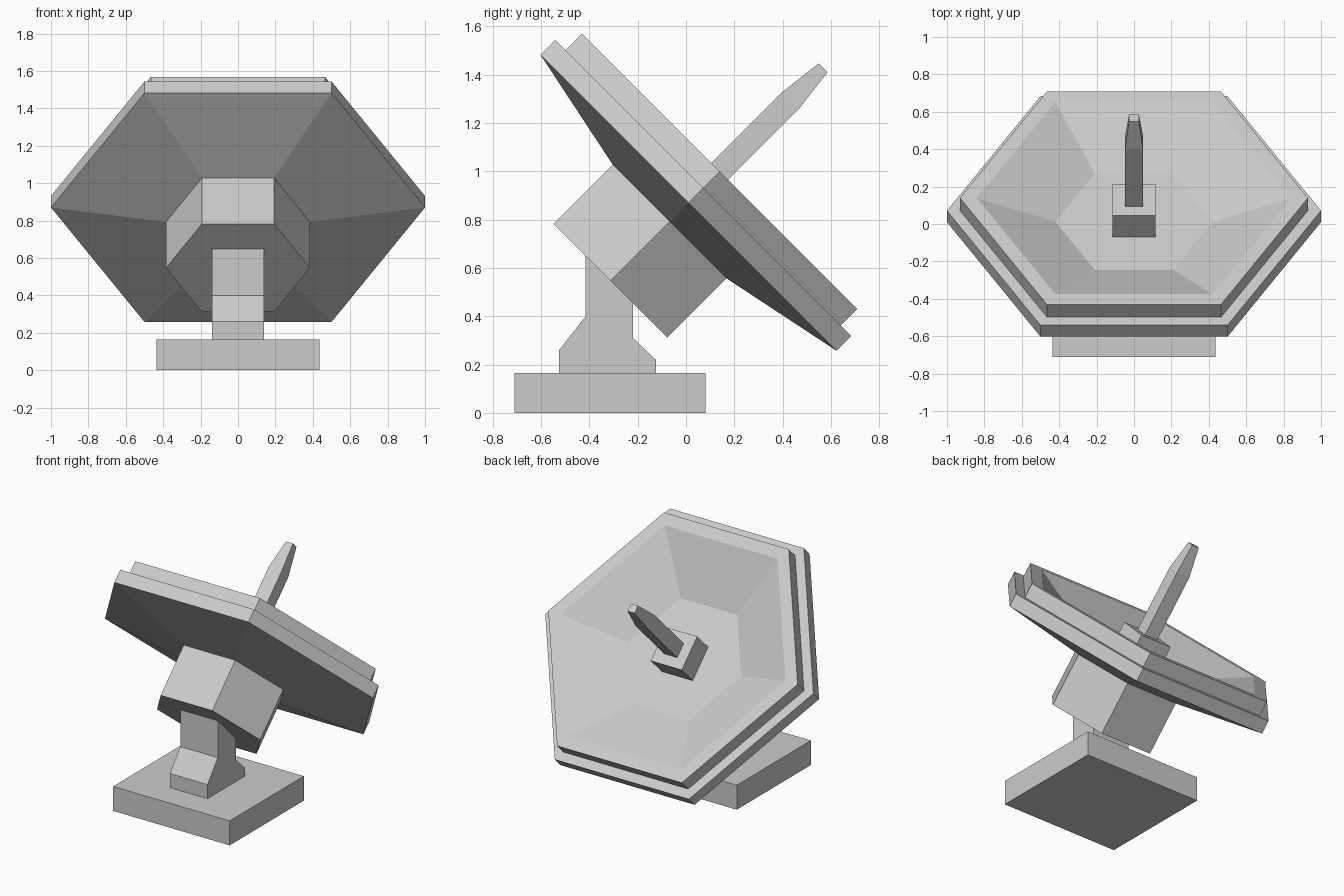
import bpy, bmesh, math
from mathutils import Matrix

if "Cube" in bpy.data.objects:
    bpy.data.objects.remove(bpy.data.objects["Cube"])

# Dish axis: tilted 45 degrees towards +y, starting behind the hub
TILT = Matrix.Translation((0, -0.43, 0.43)) @ Matrix.Rotation(math.radians(-45), 4, 'X')


def finish(bm, name, matrix=Matrix()):
    bmesh.ops.recalc_face_normals(bm, faces=bm.faces)
    mesh = bpy.data.meshes.new(name)
    bm.to_mesh(mesh)
    bm.free()
    obj = bpy.data.objects.new(name, mesh)
    obj.matrix_world = matrix
    bpy.context.collection.objects.link(obj)
    return obj


def loft(name, sides, profile, turn=0.0):
    """Closed n-sided solid from (radius, height) pairs along the dish axis."""
    bm = bmesh.new()
    rings = []
    for r, h in profile:
        angles = [turn + 2 * math.pi * i / sides for i in range(sides)]
        rings.append([bm.verts.new((r * math.cos(a), r * math.sin(a), h)) for a in angles])
    for a, b in zip(rings, rings[1:]):
        for i in range(sides):
            j = (i + 1) % sides
            bm.faces.new((a[i], a[j], b[j], b[i]))
    bm.faces.new(rings[0][::-1])
    bm.faces.new(rings[-1])
    return finish(bm, name, TILT)


def square(name, profile):
    """Square-section loft from (half width, height) pairs."""
    return loft(name, 4, [(w * math.sqrt(2), h) for w, h in profile], math.pi / 4)


def extrude_x(name, outline, half):
    """Side-view (y, z) outline extruded across x."""
    bm = bmesh.new()
    face = bm.faces.new([bm.verts.new((-half, y, z)) for y, z in outline])
    out = bmesh.ops.extrude_face_region(bm, geom=[face])
    verts = [g for g in out['geom'] if isinstance(g, bmesh.types.BMVert)]
    bmesh.ops.translate(bm, verts=verts, vec=(2 * half, 0, 0))
    return finish(bm, name)


# Ground slab
extrude_x("base_slab", [(-0.71, 0), (0.08, 0), (0.08, 0.165), (-0.71, 0.165)], 0.435)

# Flared post, cut at the hub's slanted underside
extrude_x("support_post", [(-0.525, 0.165), (-0.125, 0.165), (-0.125, 0.22), (-0.22, 0.31),
                           (-0.22, 0.46), (-0.415, 0.655), (-0.415, 0.40), (-0.525, 0.26)], 0.14)

# Hexagonal hub behind the dish
loft("hub", 6, [(0.385, 0.165), (0.385, 0.53)])

# Dish: sloped back, stepped rim, hollow bowl with flat floor
loft("dish", 6, [(0.385, 0.512), (1.0, 0.622), (1.0, 0.709), (0.93, 0.709),
                 (0.93, 0.805), (0.84, 0.805), (0.42, 0.625)])

# Receiver block and tapered antenna
square("receiver_block", [(0.116, 0.62), (0.116, 0.79)])
square("antenna", [(0.049, 0.78), (0.049, 1.22), (0.026, 1.41)])
